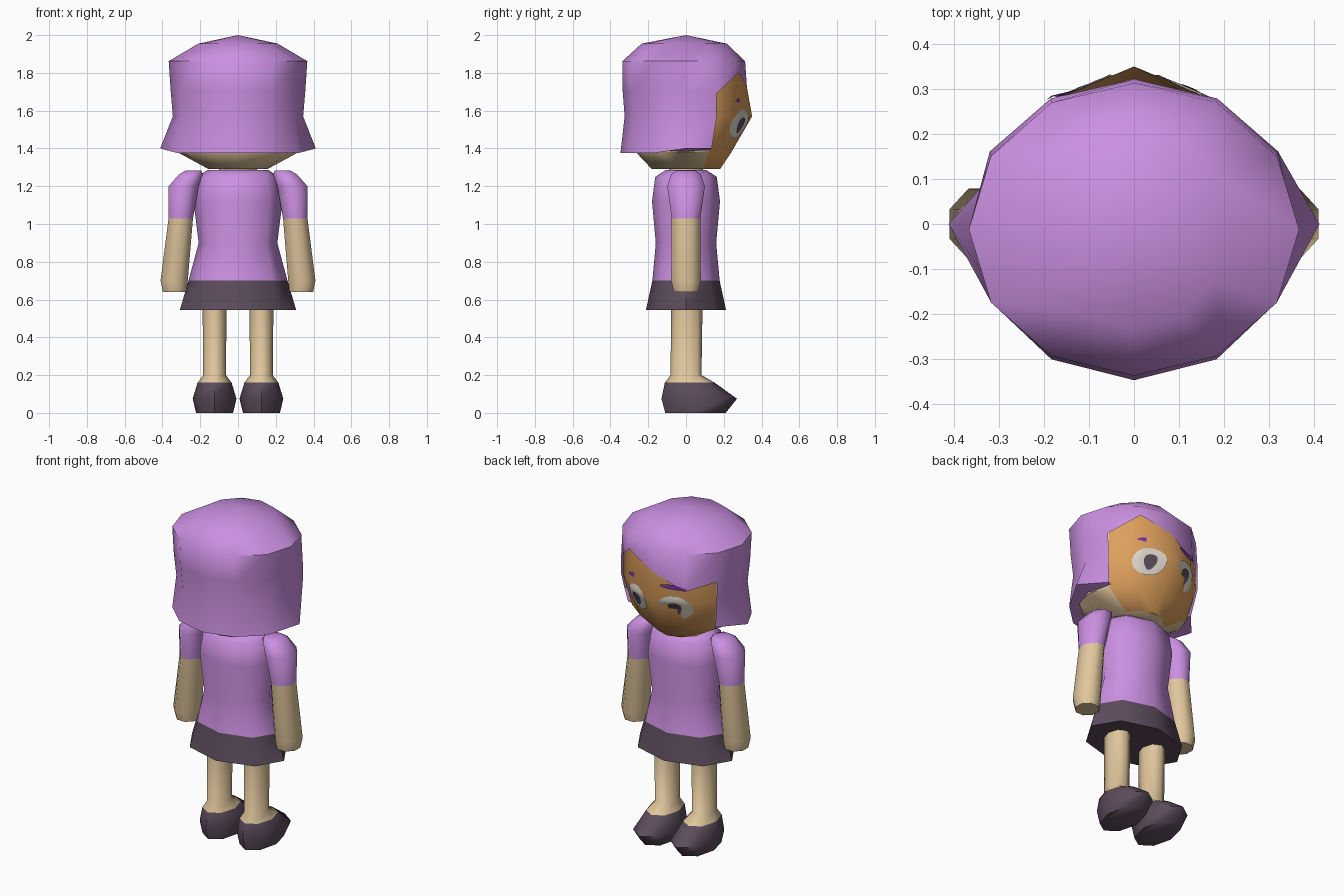
import bpy, bmesh, math
from mathutils import Vector
from mathutils.bvhtree import BVHTree

if "Cube" in bpy.data.objects:
    bpy.data.objects.remove(bpy.data.objects["Cube"])


def material(name, rgb):
    m = bpy.data.materials.new(name)
    m.diffuse_color = (*rgb, 1)
    m.use_nodes = True
    m.node_tree.nodes["Principled BSDF"].inputs["Base Color"].default_value = m.diffuse_color
    return m


PURPLE = material("purple cloth", (0.60, 0.28, 0.76))
SKIN = material("tan skin", (0.745, 0.565, 0.333))
FACE = material("orange face", (0.73, 0.35, 0.107))
DARK = material("dark plum", (0.107, 0.072, 0.107))
BROW = material("deep violet", (0.19, 0.032, 0.38))
WHITE = material("eye white", (0.73, 0.67, 0.59))


def finish(bm, name, mats, angle=60, fix=True):
    if fix:
        bmesh.ops.recalc_face_normals(bm, faces=bm.faces)
    me = bpy.data.meshes.new(name)
    bm.to_mesh(me)
    bm.free()
    for m in mats:
        me.materials.append(m)
    ob = bpy.data.objects.new(name, me)
    bpy.context.collection.objects.link(ob)
    bpy.ops.object.select_all(action='DESELECT')
    ob.select_set(True)
    bpy.context.view_layer.objects.active = ob
    bpy.ops.object.shade_smooth_by_angle(angle=math.radians(angle))
    return ob


def ellipse(z, cx, cy, rx, ry, n=8, turn=0.0):
    """Ring of points; index 0 faces +y and runs towards +x."""
    a = [math.tau * i / n + turn for i in range(n)]
    return [Vector((cx + rx * math.sin(t), cy + ry * math.cos(t), z)) for t in a]


def loft(name, rings, mats, rule, angle=60):
    """Skin a list of rings, cap both ends; rule(row, column) gives the material."""
    bm = bmesh.new()
    rows = [[bm.verts.new(p) for p in r] for r in rings]
    n = len(rows[0])
    for r in range(len(rows) - 1):
        for i in range(n):
            j = (i + 1) % n
            f = bm.faces.new((rows[r][i], rows[r][j], rows[r + 1][j], rows[r + 1][i]))
            f.material_index = rule(r, i)
    bm.faces.new(rows[0]).material_index = rule(0, n // 2)
    bm.faces.new(rows[-1]).material_index = rule(len(rows) - 2, n // 2)
    return finish(bm, name, mats, angle)


# Head: skin core whose four front columns are the face
jaw = ellipse(1.29, 0, 0, 0.155, 0.18, 12)
rim = ellipse(1.38, 0, 0, 0.32, 0.25, 12)
cheek = ellipse(1.57, 0, 0, 0.36, 0.317, 12)
brow_ring = ellipse(1.85, 0, 0, 0.355, 0.30, 12)
for p in rim:
    p.y *= 1.06 if p.y < 0 else 0.96
cheek[0].y = 0.35
for i in range(3, 10):          # keep the back inside the hair
    cheek[i] *= 0.92
    cheek[i].z = 1.57
    brow_ring[i] *= 0.92
    brow_ring[i].z = 1.85
head = loft("head", [jaw, rim, cheek, brow_ring], [SKIN, FACE],
            lambda r, i: 1 if i in (0, 1, 10, 11) else 0, 50)

# Neck
loft("neck", [ellipse(1.2, 0, 0, 0.10, 0.09), ellipse(1.33, 0, 0, 0.10, 0.09)],
     [SKIN], lambda r, i: 0)

# Hair: domed cap with a slanted fringe and flared sides
HAIRLINE = {0: 1.73, 1: 1.80, 2: 1.69, 10: 1.69, 11: 1.64}
hair = bmesh.new()
crown = ellipse(1.955, 0, -0.01, 0.21, 0.225, 12)
upper = ellipse(1.862, 0, -0.012, 0.367, 0.325, 12)
middle = ellipse(1.70, 0, -0.01, 0.356, 0.325, 12)
lower = ellipse(1.57, 0, 0, 0.345, 0.325, 12)
hem = ellipse(1.375, 0, 0, 0.367, 0.347, 12)
for i, z in HAIRLINE.items():
    k = math.tau * i / 12
    middle[i] = Vector((0.37 * math.sin(k), 0.322 * math.cos(k), z))
for i, s in ((2, 1), (10, -1)):
    lower[i] = Vector((0.319 * s, 0.163, 1.57))
    hem[i] = Vector((0.292 * s, 0.136, 1.40))
for i, s in ((3, 1), (9, -1)):
    hem[i] = Vector((0.412 * s, 0, 1.40))
inner = [Vector((p.x * 0.80, p.y * 0.80, 1.385)) for p in hem]
rows = [[hair.verts.new(p) for p in r] for r in (crown, upper, middle, lower, hem, inner)]
apex = hair.verts.new((0, 0, 2.0))
for i in range(12):
    j = (i + 1) % 12
    hair.faces.new((apex, rows[0][i], rows[0][j]))
    for r in range(5):
        if r < 2 or 2 <= i <= 9:      # the fringe stops at the hairline
            hair.faces.new((rows[r][i], rows[r][j], rows[r + 1][j], rows[r + 1][i]))
bmesh.ops.delete(hair, geom=[v for v in hair.verts if not v.link_faces], context='VERTS')
hair_ob = finish(hair, "hair", [PURPLE], 50)


# Face details: thin patches laid onto the head
def tree(ob):
    return BVHTree.FromPolygons([v.co for v in ob.data.vertices],
                                [p.vertices[:] for p in ob.data.polygons])


TREES = [tree(head), tree(hair_ob)]


def surface(x, z, lift):
    hits = [t.ray_cast(Vector((x, 1, z)), Vector((0, -1, 0)))[0] for t in TREES]
    return Vector((x, max(h.y for h in hits if h) + lift, z))


def patch(name, cx, cz, w, h, lift, mat, tilt=0.0, taper=0.0, steps=5, n=20):
    bm = bmesh.new()
    mid = bm.verts.new(surface(cx, cz, lift))
    prev = None
    for s in range(1, steps + 1):
        ring = []
        for k in range(n):
            u = s / steps * math.cos(math.tau * k / n)
            v = s / steps * math.sin(math.tau * k / n)
            x = cx + w * u * (1 + taper * v)
            ring.append(bm.verts.new(surface(x, cz + h * v + tilt * u, lift)))
        for k in range(n):
            j = (k + 1) % n
            if prev:
                bm.faces.new((prev[k], prev[j], ring[j], ring[k]))
            else:
                bm.faces.new((mid, ring[j], ring[k]))
        prev = ring
    for f in bm.faces:
        f.normal_update()
        if f.normal.y < 0:
            f.normal_flip()
    finish(bm, name, [mat], 60, False)


for side, s in (("right", 1), ("left", -1)):
    patch(side + "_eye", 0.125 * s, 1.53, 0.088, 0.077, 0.005, WHITE)
    patch(side + "_pupil", 0.125 * s, 1.522, 0.034, 0.042, 0.009, DARK, 0, 0.35)
    patch(side + "_eyebrow", 0.125 * s, 1.658, 0.072, 0.014, 0.006, BROW, -0.006 * s)

# Dress: purple top with a dark skirt hem
dress = [(1.287, 0.16, 0.105), (1.25, 0.215, 0.163), (1.12, 0.236, 0.18),
         (0.90, 0.208, 0.16), (0.70, 0.262, 0.178), (0.545, 0.308, 0.212)]
loft("dress", [ellipse(z, 0, 0, rx, ry) for z, rx, ry in dress], [PURPLE, DARK],
     lambda r, i: 1 if r == 4 else 0)

# Arms and legs, mirrored left to right
arm = [(1.283, 0.235, 0.045, 0.055), (1.262, 0.25, 0.068, 0.085), (1.20, 0.288, 0.086, 0.108),
       (1.03, 0.303, 0.070, 0.082), (0.70, 0.338, 0.078, 0.085), (0.64, 0.335, 0.068, 0.070)]
leg = [(0.60, 0.005, 0.064, 0.083), (0.20, 0.0, 0.060, 0.082), (0.16, 0.02, 0.090, 0.132),
       (0.075, 0.07, 0.116, 0.20), (0.0, 0.05, 0.098, 0.16)]
for side, s in (("right", 1), ("left", -1)):
    loft(side + "_arm", [ellipse(z, cx * s, 0, rx, ry, 8, math.pi / 8) for z, cx, rx, ry in arm],
         [PURPLE, SKIN], lambda r, i: 1 if r >= 3 else 0)
    loft(side + "_leg", [ellipse(z, 0.124 * s, cy, rx, ry) for z, cy, rx, ry in leg],
         [SKIN, DARK], lambda r, i: 1 if r >= 2 else 0)
